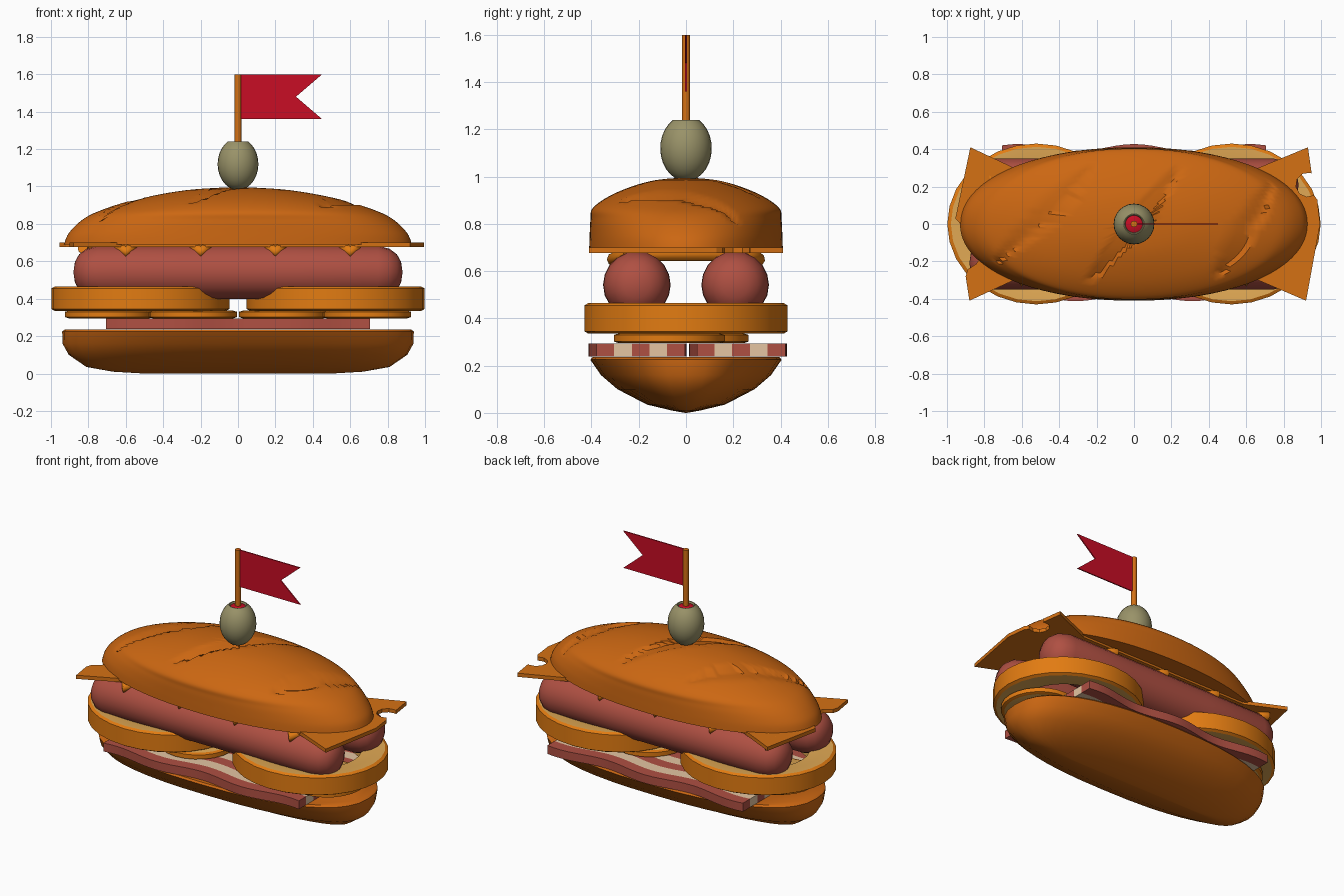
import bpy, bmesh, math
from mathutils import Vector

if "Cube" in bpy.data.objects:
    bpy.data.objects.remove(bpy.data.objects["Cube"])


def material(name, rgb):
    m = bpy.data.materials.new(name)
    m.diffuse_color = (*rgb, 1)
    m.use_nodes = True
    m.node_tree.nodes["Principled BSDF"].inputs["Base Color"].default_value = m.diffuse_color
    return m


BUN = material("bun brown", (0.60, 0.135, 0.006))
CHEESE = material("cheese orange", (0.66, 0.165, 0.007))
BATTER = material("fried batter", (0.76, 0.20, 0.006))
ONION = material("pale onion", (0.76, 0.40, 0.09))
MEAT = material("meat red", (0.43, 0.08, 0.055))
FAT = material("bacon fat", (0.78, 0.56, 0.36))
OLIVE = material("olive green", (0.32, 0.29, 0.14))
RED = material("flag red", (0.58, 0.004, 0.018))


def finish(name, bm, mats, smooth=40):
    bmesh.ops.remove_doubles(bm, verts=bm.verts, dist=0.0001)
    bmesh.ops.recalc_face_normals(bm, faces=bm.faces)
    me = bpy.data.meshes.new(name)
    bm.to_mesh(me)
    bm.free()
    for m in mats:
        me.materials.append(m)
    ob = bpy.data.objects.new(name, me)
    bpy.context.collection.objects.link(ob)
    if smooth:
        bpy.ops.object.select_all(action='DESELECT')
        ob.select_set(True)
        bpy.context.view_layer.objects.active = ob
        bpy.ops.object.shade_smooth_by_angle(angle=math.radians(smooth))
    return ob


def loft(name, rings, mats, n=32, power=2.0, center=(0, 0), loop=False, rule=None, shape=None, smooth=40):
    """Stack of superellipse rings (z, rx, ry), optionally closed into a torus."""
    bm = bmesh.new()
    rows = []
    for z, rx, ry in rings:
        row = []
        for i in range(n):
            a = 2 * math.pi * i / n
            c, s = math.cos(a), math.sin(a)
            x = rx * math.copysign(abs(c) ** (2 / power), c)
            y = ry * math.copysign(abs(s) ** (2 / power), s)
            dz = shape(x, y, z) if shape else 0
            row.append(bm.verts.new((center[0] + x, center[1] + y, z + dz)))
        rows.append(row)
    pairs = [(j, j + 1) for j in range(len(rows) - 1)]
    if loop:
        pairs.append((len(rows) - 1, 0))
    else:
        bm.faces.new(rows[0])
        bm.faces.new(rows[-1])
    for j, k in pairs:
        for i in range(n):
            f = bm.faces.new((rows[j][i], rows[j][(i + 1) % n], rows[k][(i + 1) % n], rows[k][i]))
            if rule:
                f.material_index = rule(j)
    if rule and not loop:
        for f in bm.faces:
            if len(f.verts) > 4:
                f.material_index = rule(-1)
    return finish(name, bm, mats, smooth)


def plate(name, pts, to3d, depth, mat):
    """Flat outline pushed out along a depth vector."""
    bm = bmesh.new()
    f = bm.faces.new([bm.verts.new(to3d(*p)) for p in pts])
    r = bmesh.ops.extrude_face_region(bm, geom=[f])
    bmesh.ops.translate(bm, vec=depth, verts=[v for v in r['geom'] if isinstance(v, bmesh.types.BMVert)])
    return finish(name, bm, [mat], 0)


def tube(name, pts, radius, mat):
    cu = bpy.data.curves.new(name, 'CURVE')
    cu.dimensions = '3D'
    cu.bevel_depth, cu.bevel_resolution, cu.use_fill_caps = radius, 2, True
    sp = cu.splines.new('POLY')
    sp.points.add(len(pts) - 1)
    for p, co in zip(sp.points, pts):
        p.co = (*co, 1)
    cu.materials.append(mat)
    ob = bpy.data.objects.new(name, cu)
    bpy.context.collection.objects.link(ob)
    return ob


# bottom bun: boat-shaped hull with a flat top
loft("bottom_bun", [(0.0, 0.5, 0.004), (0.01, 0.67, 0.06), (0.035, 0.81, 0.165), (0.10, 0.905, 0.29),
                    (0.16, 0.938, 0.36), (0.225, 0.94, 0.405), (0.236, 0.925, 0.395)], [BUN], n=40, power=2.4)

# top bun: dome with three diagonal scores
SCORES = [((-0.74, -0.20), (-0.23, 0.30)), ((-0.24, -0.30), (0.24, 0.30)), ((0.44, -0.28), (0.74, 0.22))]


def score(x, y, z):
    if z < 0.76:
        return 0
    for a, b in SCORES:
        a, d = Vector(a), Vector(b) - Vector(a)
        p = Vector((x, y)) - a
        t = p.dot(d) / d.length_squared
        across = (d.x * p.y - d.y * p.x) / d.length
        half = 0.05 * math.sqrt(max(0, math.sin(math.pi * t))) if 0 < t < 1 else 0
        if abs(across) < half:
            return -0.018 * (1 - across / half) / 2 - 0.004
    return 0


dome = [(0.69, 0.93, 0.41), (0.75, 0.905, 0.408), (0.82, 0.835, 0.404), (0.87, 0.74, 0.392),
        (0.93, 0.55, 0.30), (0.98, 0.28, 0.155), (0.998, 0.004, 0.002)]
fine = []
for i in range(len(dome) - 1):
    p0, p1, p2, p3 = (Vector(dome[min(max(k, 0), len(dome) - 1)]) for k in (i - 1, i, i + 1, i + 2))
    for s in range(6):
        t = s / 6
        fine.append(tuple(0.5 * (2 * p1 + (p2 - p0) * t + (2 * p0 - 5 * p1 + 4 * p2 - p3) * t * t
                                 + (3 * p1 - p0 - 3 * p2 + p3) * t ** 3)))
fine.append(dome[-1])
loft("top_bun", fine, [BUN], n=128, power=2.1, shape=score)

# cheese slice: pinched in the middle, corners poking out, a hole bitten at each end
def bite(cx, cy, r, a0, a1):
    return [(cx + r * math.cos(math.radians(a0 + (a1 - a0) * i / 6)),
             cy + r * math.sin(math.radians(a0 + (a1 - a0) * i / 6))) for i in range(7)]


outline = [(-0.62, -0.29), (-0.88, -0.41), (-0.90, -0.28)] + bite(-0.93, -0.13, 0.12, -70, 85) + \
          [(-0.955, 0.03), (-0.875, 0.41), (-0.62, 0.29), (0.64, 0.29), (0.93, 0.41), (0.95, 0.27)] + \
          bite(0.93, 0.21, 0.065, 80, 300) + [(0.98, 0.13), (0.995, 0.0), (0.92, -0.41), (0.64, -0.29)]
plate("cheese_slice", outline, lambda x, y: (x, y, 0.676), (0, 0, 0.024), CHEESE)

# two sausages
for side, y in (("front", -0.208), ("back", 0.208)):
    bm = bmesh.new()
    prof = [(0.88, 0.0), (0.872, 0.055), (0.85, 0.095), (0.81, 0.125), (0.75, 0.141), (0.3, 0.143)]
    prof += [(-x, r) for x, r in reversed(prof)]
    edges = []
    vs = [bm.verts.new((x, y, 0.542 + r)) for x, r in prof]
    edges = [bm.edges.new(e) for e in zip(vs, vs[1:])]
    bmesh.ops.spin(bm, geom=vs + edges, cent=(0, y, 0.542), axis=(1, 0, 0), angle=2 * math.pi, steps=20)
    finish(side + "_sausage", bm, [MEAT])

# mustard zigzag over the sausages
zig = []
for i in range(8):
    x = -0.8 + 0.2 * i
    s = 1 if i % 2 == 0 else -1
    zig += [(x - 0.03, s * 0.25, 0.672), (x, s * 0.305, 0.65), (x + 0.03, s * 0.25, 0.672)]
tube("mustard_zigzag", zig, 0.03, BATTER)

# onion rings: battered outside, pale faces and hole
for side, x in (("left", -0.522), ("right", 0.522)):
    sect = [(0.345, 1.0), (0.455, 1.0), (0.465, 0.96), (0.462, 0.82), (0.45, 0.66), (0.35, 0.66), (0.338, 0.82), (0.335, 0.96)]
    loft(side + "_onion_ring", [(z, 0.476 * k, 0.43 * k) for z, k in sect], [BATTER, ONION], n=28,
         center=(x, 0), loop=True, rule=lambda j: 0 if j in (0, 1, 7) else 1, smooth=30)

# four small slices below the rings
for i, (x, y) in enumerate(((-0.69, 0.03), (-0.24, -0.07), (0.24, 0.03), (0.69, -0.07))):
    loft("small_slice_%d" % (i + 1), [(0.295, 0.215, 0.215), (0.302, 0.235, 0.235), (0.33, 0.235, 0.235), (0.336, 0.215, 0.215)],
         [BATTER, ONION], n=24, center=(x, y), rule=lambda j: 1 if j < 0 else 0, smooth=30)

# two bacon strips: wavy, five lengthwise stripes each
for side, yc in (("front", -0.205), ("back", 0.22)):
    bm = bmesh.new()
    nx, ny = 28, 5
    grid = []
    for i in range(nx + 1):
        x = -0.705 + 1.41 * i / nx
        wave = 0.02 * math.cos(2 * math.pi * x / 0.62)
        grid.append([bm.verts.new((x, yc + wave + (j / ny - 0.5) * 0.375, 0.238)) for j in range(ny + 1)])
    for i in range(nx):
        for j in range(ny):
            f = bm.faces.new((grid[i][j], grid[i + 1][j], grid[i + 1][j + 1], grid[i][j + 1]))
            f.material_index = j % 2
    r = bmesh.ops.extrude_face_region(bm, geom=bm.faces[:])
    bmesh.ops.translate(bm, vec=(0, 0, 0.055), verts=[v for v in r['geom'] if isinstance(v, bmesh.types.BMVert)])
    finish(side + "_bacon", bm, [MEAT, FAT])

# olive with a red filling sunk into its top
rings = []
for i in range(13):
    a = math.radians(-88 + i * 148 / 12)
    rings.append((1.12 + 0.139 * math.sin(a), 0.109 * math.cos(a), 0.109 * math.cos(a)))
rings += [(1.24, 0.05, 0.05), (1.226, 0.046, 0.046)]
loft("olive", rings, [OLIVE], n=24)
loft("olive_filling", [(1.2, 0.044, 0.044), (1.228, 0.046, 0.046), (1.236, 0.025, 0.025)], [RED], n=16)

# stick and swallowtail flag
loft("stick", [(0.95, 0.018, 0.018), (1.6, 0.018, 0.018)], [CHEESE], n=10)
plate("flag", [(0.0, 1.36), (0.45, 1.36), (0.31, 1.48), (0.45, 1.6), (0.0, 1.6)],
      lambda x, z: (x, -0.004, z), (0, 0.008, 0), RED)
